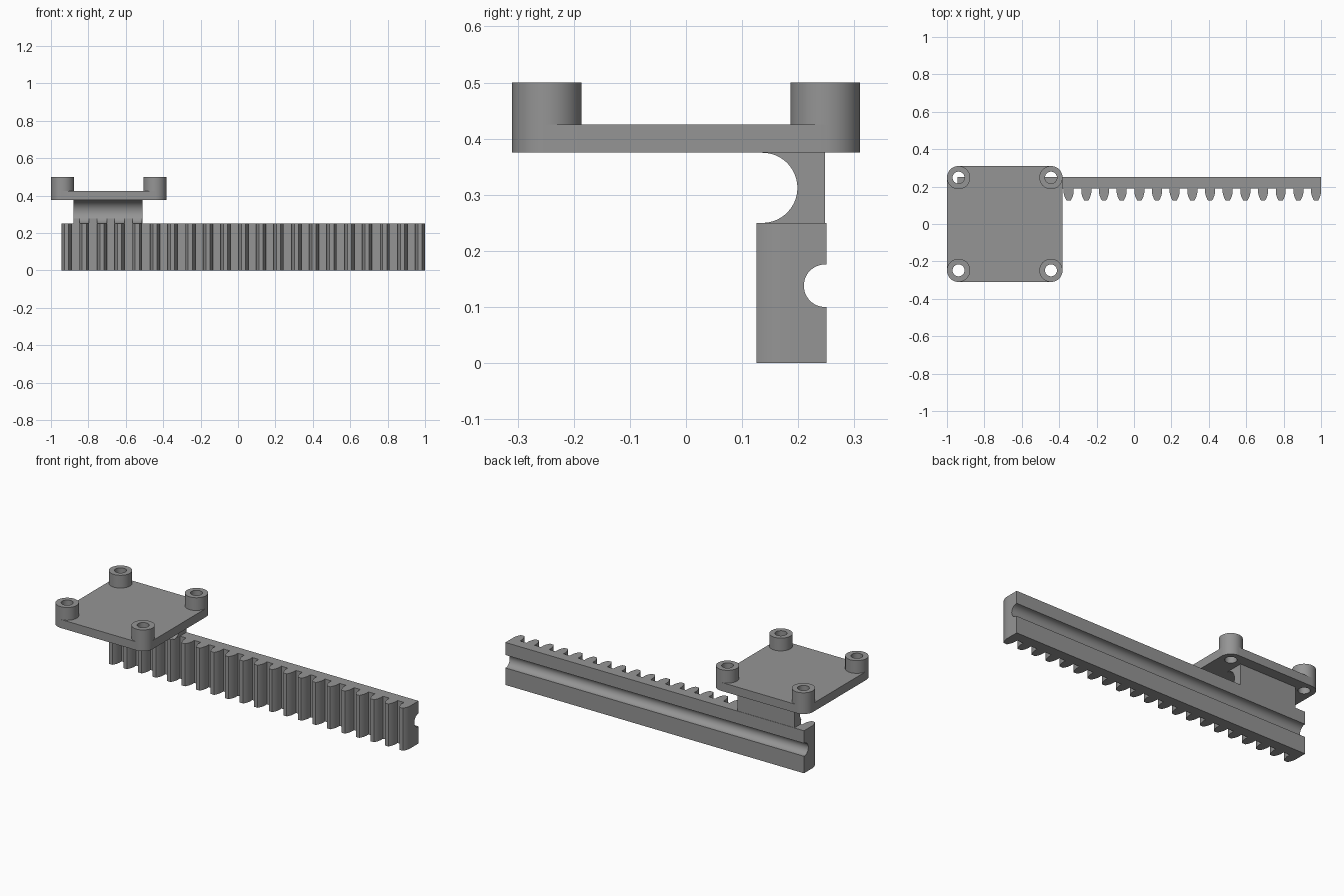
import bpy, bmesh, math
from mathutils import Matrix

if "Cube" in bpy.data.objects:
    bpy.data.objects.remove(bpy.data.objects["Cube"])

grey = bpy.data.materials.new("plain grey")
grey.diffuse_color = (0.3, 0.3, 0.3, 1)
grey.use_nodes = True
grey.node_tree.nodes["Principled BSDF"].inputs["Base Color"].default_value = grey.diffuse_color

# Local (a, b, depth) -> world (y, z, x), for profiles run along x
ALONG_X = Matrix(((0, 0, 1, 0), (1, 0, 0, 0), (0, 1, 0, 0), (0, 0, 0, 1)))


def arc(cx, cy, r, a0, a1, n):
    """Points on an arc, angles in degrees, both ends included."""
    return [(cx + r * math.cos(math.radians(a0 + (a1 - a0) * i / n)),
             cy + r * math.sin(math.radians(a0 + (a1 - a0) * i / n))) for i in range(n + 1)]


def circle(cx, cy, r, n=48):
    return arc(cx, cy, r, 0, 360, n)[:-1]


def prism(name, loops, lo, hi, frame=None):
    """Extrude a closed outline (further loops are holes) from lo to hi."""
    curve = bpy.data.curves.new(name, 'CURVE')
    curve.dimensions = '2D'
    curve.fill_mode = 'BOTH'
    curve.extrude = (hi - lo) / 2
    for pts in loops:
        s = curve.splines.new('POLY')
        s.points.add(len(pts) - 1)
        for p, (a, b) in zip(s.points, pts):
            p.co = (a, b, 0, 1)
        s.use_cyclic_u = True
    temp = bpy.data.objects.new(name + "_outline", curve)
    bpy.context.collection.objects.link(temp)
    bpy.context.view_layer.update()
    mesh = bpy.data.meshes.new_from_object(
        temp.evaluated_get(bpy.context.evaluated_depsgraph_get()))
    bpy.data.objects.remove(temp)
    mesh.transform((frame or Matrix()) @ Matrix.Translation((0, 0, (lo + hi) / 2)))
    bm = bmesh.new()
    bm.from_mesh(mesh)
    bmesh.ops.remove_doubles(bm, verts=bm.verts, dist=1e-5)
    bmesh.ops.recalc_face_normals(bm, faces=bm.faces)
    bm.to_mesh(mesh)
    bm.free()
    mesh.name = name
    mesh.materials.clear()
    mesh.materials.append(grey)
    obj = bpy.data.objects.new(name, mesh)
    bpy.context.collection.objects.link(obj)
    return obj


def smooth(obj):
    bpy.ops.object.select_all(action='DESELECT')
    obj.select_set(True)
    bpy.context.view_layer.objects.active = obj
    bpy.ops.object.shade_smooth_by_angle(angle=math.radians(30))


# Toothed rack bar
ROOT, BACK, TOP = 0.19, 0.25, 0.25
PITCH, HALF = 0.0945, 0.0265
centres = [1.0 - HALF - PITCH * i for i in range(20, -1, -1)]
tooth = [(-HALF, ROOT), (-HALF, 0.166), (-0.022, 0.148), (-0.015, 0.132), (-0.011, 0.126)]
tooth += [(-x, y) for x, y in reversed(tooth)]
outline = [(c + x, y) for c in centres for x, y in tooth]
outline += [(1.0, BACK), (centres[0] - HALF, BACK)]
rack = prism("rack", [outline], 0, TOP)

# Round groove along the back of the rack
groove = [(0.3, 0.1)] + arc(0.248, 0.138, 0.038, 270, 90, 24) + [(0.3, 0.176)]
cutter = prism("groove_cutter", [groove], -1.1, 1.1, ALONG_X)
cutter.hide_render = True
mod = rack.modifiers.new("groove", 'BOOLEAN')
mod.operation = 'DIFFERENCE'
mod.solver = 'EXACT'
mod.object = cutter
bpy.context.view_layer.objects.active = rack
bpy.ops.object.modifier_apply(modifier=mod.name)
bpy.data.objects.remove(cutter)
smooth(rack)

# Bracket with a round scoop in its front
SY, SZ, SR, PLATE = 0.136, 0.3125, 0.0625, 0.375
foot_angle = -math.degrees(math.acos((ROOT - 0.003 - SY) / SR))
scoop = arc(SY, SZ, SR, 90, foot_angle, 36)
bracket = prism("bracket", [scoop + [(ROOT - 0.003, TOP), (0.248, TOP), (0.248, PLATE)]],
                -0.88, -0.51, ALONG_X)
smooth(bracket)

# Feet where the bracket flares out over the teeth
foot = arc(SY, SZ, SR, foot_angle, -88, 14) + [(ROOT - 0.003, TOP)]
for i, c in enumerate(centres):
    if -0.88 < c < -0.51:
        smooth(prism(f"bracket_foot_{i}", [foot], c - HALF, c + HALF, ALONG_X))

# Mounting plate with rounded corners and through holes
X0, X1, YC, R, HOLE = -0.938, -0.444, 0.248, 0.062, 0.032
corners = [(X1, YC, 0), (X0, YC, 90), (X0, -YC, 180), (X1, -YC, 270)]
edge = [p for x, y, a in corners for p in arc(x, y, R, a, a + 90, 12)]
smooth(prism("mounting_plate", [edge] + [circle(x, y, HOLE) for x, y, a in corners],
             PLATE, 0.425))

# Hollow standoffs at the corners
for i, (x, y, a) in enumerate(corners):
    smooth(prism(f"standoff_{i}", [circle(x, y, R), circle(x, y, HOLE)], 0.425, 0.5))
